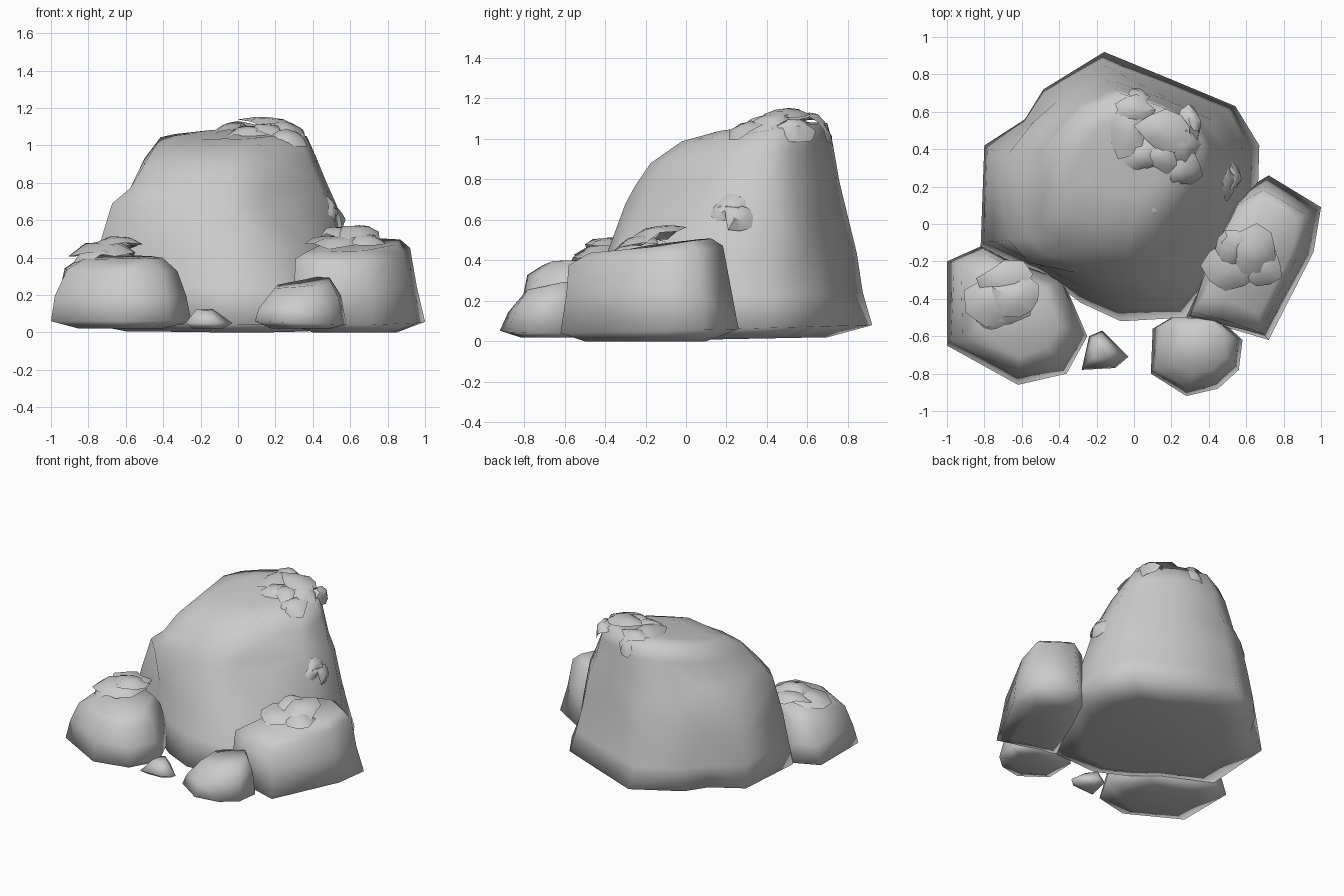
import bpy, bmesh, math, random
from mathutils import Vector, Euler

if "Cube" in bpy.data.objects:
    bpy.data.objects.remove(bpy.data.objects["Cube"])

random.seed(7)
grey = bpy.data.materials.new("stone grey")
grey.diffuse_color = (0.6, 0.6, 0.6, 1)
grey.use_nodes = True
grey.node_tree.nodes["Principled BSDF"].inputs["Base Color"].default_value = grey.diffuse_color


def finish(bm, name, angle):
    me = bpy.data.meshes.new(name)
    bm.to_mesh(me)
    bm.free()
    me.materials.append(grey)
    ob = bpy.data.objects.new(name, me)
    bpy.context.collection.objects.link(ob)
    bpy.ops.object.select_all(action='DESELECT')
    ob.select_set(True)
    bpy.context.view_layer.objects.active = ob
    bpy.ops.object.shade_smooth_by_angle(angle=math.radians(angle))
    return ob


def unit(outline):
    """Scale an outline to the unit square."""
    xs, ys = [p[0] for p in outline], [p[1] for p in outline]
    return [((x - min(xs)) / (max(xs) - min(xs)), (y - min(ys)) / (max(ys) - min(ys))) for x, y in outline]


def rock(name, outline, levels, jitter=0.01, upper=None):
    """Loft an outline, blending to an upper one, through levels
    (xmin, xmax, ymin, ymax, z, rise in x, rise in y, blend)."""
    base = unit(outline)
    top = unit(upper or outline)
    n = len(base)
    bm = bmesh.new()
    rings = []
    for k, (a, b, c, d, z, rx, ry, *mix) in enumerate(levels):
        t = mix[0] if mix else 0
        ring = []
        for (u0, v0), (u1, v1) in zip(base, top):
            u, v = u0 + t * (u1 - u0), v0 + t * (v1 - v0)
            j = [random.uniform(-jitter, jitter) if k > 1 else 0 for _ in range(3)]
            ring.append(bm.verts.new((a + u * (b - a) + j[0], c + v * (d - c) + j[1],
                                      z + rx * (u - .5) + ry * (v - .5) + j[2])))
        rings.append(ring)
    for lo, hi in zip(rings, rings[1:]):
        for i in range(n):
            q = [lo[i], lo[(i + 1) % n], hi[(i + 1) % n], hi[i]]
            s = random.randint(0, 1)
            q = q[s:] + q[:s]
            bm.faces.new((q[0], q[1], q[2]))
            bm.faces.new((q[0], q[2], q[3]))
    bm.faces.new(rings[0][::-1])
    bm.faces.new(rings[-1])
    bmesh.ops.recalc_face_normals(bm, faces=bm.faces[:])
    return finish(bm, name, 100)


def moss(name, flakes):
    """Crumpled patch of bent flakes: (x, y, z, rx, ry, sag, tilt x, tilt y)."""
    bm = bmesh.new()
    n = 9
    for x, y, z, rx, ry, sag, tx, ty in flakes:
        rot = Euler((tx, ty, 0)).to_matrix()
        at = Vector((x, y, z))
        top = bm.verts.new(at)
        rings = []
        turn = random.uniform(0, 1)
        for r, drop in ((.55, .15), (1, 1)):
            ring = []
            for i in range(n):
                a = turn + math.tau * i / n
                k = r * random.uniform(.78, 1.2)
                h = -sag * drop * random.uniform(.4, 1.4)
                ring.append(bm.verts.new(at + rot @ Vector((k * rx * math.cos(a), k * ry * math.sin(a), h))))
            rings.append(ring)
        for i in range(n):
            j = (i + 1) % n
            bm.faces.new((top, rings[0][i], rings[0][j]))
            bm.faces.new((rings[0][i], rings[1][i], rings[1][j], rings[0][j]))
    return finish(bm, name, 45)


# Main boulder: broad foot below, blockier shoulder with a slanted right flank above
rock("main_boulder",
     [(-.17, .92), (-.5, .72), (-.6, .56), (-.82, .42), (-.84, -.12), (-.5, -.27), (-.3, -.42),
      (-.08, -.52), (.27, -.5), (.46, -.28), (.66, .1), (.67, .42), (.54, .63), (.2, .77)],
     [(-.6, .45, -.35, .7, .01, 0, .02),
      (-.82, .67, -.52, .92, .06, 0, .04),
      (-.80, .62, -.46, .88, .24, 0, 0, .1),
      (-.75, .58, -.39, .84, .44, 0, 0, .4),
      (-.68, .52, -.29, .79, .68, 0, 0, 1),
      (-.58, .47, -.25, .765, .78, 0, .02, 1),
      (-.50, .41, -.17, .73, .93, 0, .09, 1),
      (-.42, .36, -.02, .70, 1.03, .01, .10, 1),
      (-.25, .28, .14, .60, 1.06, .01, .05, 1)],
     upper=[(-.15, .80), (-.42, .67), (-.54, .54), (-.68, .38), (-.67, -.1), (-.55, -.21), (-.3, -.27),
            (-.05, -.3), (.13, -.22), (.3, -.05), (.49, .16), (.53, .4), (.44, .56), (.18, .69)])

# Left boulder
rock("left_boulder",
     [(-1, -.2), (-.82, -.12), (-.65, -.2), (-.38, -.3), (-.25, -.6), (-.36, -.8), (-.62, -.86), (-1, -.65)],
     [(-.85, -.4, -.72, -.25, .02, 0, 0),
      (-1, -.25, -.86, -.12, .06, 0, 0),
      (-.97, -.28, -.82, -.14, .2, 0, 0),
      (-.92, -.32, -.79, -.17, .34, 0, .03),
      (-.83, -.41, -.70, -.24, .40, 0, .03)])

# Right boulder
rock("right_boulder",
     [(.57, .17), (.72, .26), (1, .09), (.96, -.15), (.72, -.62), (.45, -.54), (.28, -.5), (.4, -.2)],
     [(.4, .85, -.5, .1, .0, 0, 0),
      (.28, 1, -.62, .26, .05, 0, .02),
      (.29, .96, -.60, .22, .24, 0, .02),
      (.31, .92, -.57, .19, .42, 0, .09),
      (.38, .87, -.47, .13, .47, 0, .08)])

# Small front rock
rock("front_rock",
     [(.1, -.56), (.09, -.8), (.28, -.92), (.45, -.88), (.56, -.78), (.58, -.62), (.45, -.5), (.2, -.5)],
     [(.18, .5, -.82, -.56, .02, 0, 0),
      (.09, .58, -.92, -.5, .05, -.02, 0),
      (.12, .55, -.87, -.5, .17, .05, .03),
      (.20, .50, -.80, -.53, .26, .03, .04)])

# Pebble
rock("pebble",
     [(-.28, -.78), (-.24, -.6), (-.17, -.57), (-.03, -.71), (-.1, -.77)],
     [(-.24, -.08, -.74, -.62, .02, 0, 0),
      (-.28, -.03, -.78, -.57, .05, 0, 0),
      (-.22, -.13, -.71, -.61, .12, 0, 0)], .006)

# Moss patches
moss("top_moss", [(0, .61, 1.13, .1, .09, .05, 0, 0), (-.03, .48, 1.12, .11, .14, .05, .1, -.1),
                  (.05, .36, 1.10, .12, .09, .05, .2, 0), (.17, .50, 1.15, .15, .12, .05, 0, .1),
                  (.27, .42, 1.12, .11, .13, .07, .15, .3), (.27, .27, 1.07, .1, .1, .04, .4, .2),
                  (.33, .55, 1.09, .07, .1, .07, -.2, .6), (.16, .36, 1.11, .11, .09, .05, .2, .1),
                  (.02, .70, 1.05, .06, .08, .03, -1, 0)])
moss("left_moss", [(-.70, -.41, .48, .19, .15, .06, .1, 0), (-.62, -.40, .51, .13, .12, .05, .1, .1),
                   (-.78, -.49, .44, .12, .09, .04, .2, -.2), (-.68, -.30, .49, .14, .11, .05, 0, 0)])
moss("right_moss", [(.53, -.24, .51, .16, .12, .04, .2, 0), (.64, -.14, .57, .13, .13, .06, .15, 0),
                    (.69, -.24, .52, .11, .11, .04, .2, .1), (.53, -.12, .56, .11, .1, .04, .2, 0)])
moss("side_moss", [(.51, .24, .70, .08, .1, .05, 0, .9), (.55, .27, .64, .08, .08, .04, -.2, 1),
                   (.51, .17, .67, .07, .06, .04, .3, .8)])
moss("moss_tuft", [(.1, .06, 1.0, .04, .05, .025, .5, 0)])
